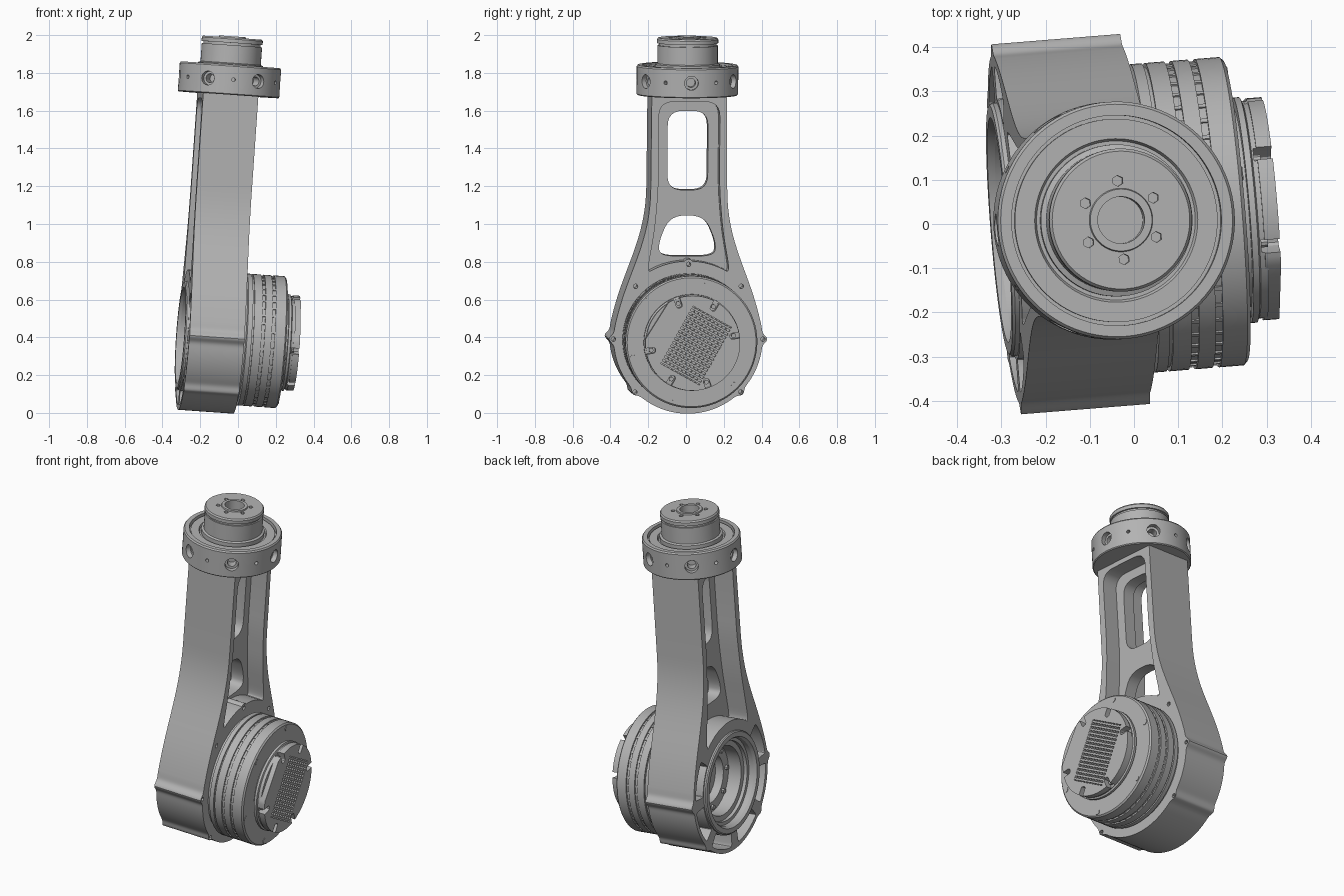
import bpy, bmesh, math
from mathutils import Matrix, Vector

if "Cube" in bpy.data.objects:
    bpy.data.objects.remove(bpy.data.objects["Cube"])

grey = bpy.data.materials.new("machined grey")
grey.use_nodes = True
colour = (0.45, 0.45, 0.45, 1)
grey.diffuse_color = colour
grey.node_tree.nodes["Principled BSDF"].inputs["Base Color"].default_value = colour

parts = []


def finish(name, bm):
    bmesh.ops.remove_doubles(bm, verts=bm.verts, dist=1e-5)
    bmesh.ops.recalc_face_normals(bm, faces=bm.faces)
    mesh = bpy.data.meshes.new(name)
    bm.to_mesh(mesh)
    bm.free()
    mesh.materials.append(grey)
    obj = bpy.data.objects.new(name, mesh)
    bpy.context.collection.objects.link(obj)
    parts.append(obj)
    return obj


def prism(name, pts, a, b):
    """Outline in the YZ plane, extruded along X from a to b."""
    bm = bmesh.new()
    face = bm.faces.new([bm.verts.new((a, y, z)) for y, z in pts])
    top = bmesh.ops.extrude_face_region(bm, geom=[face])["geom"]
    bmesh.ops.translate(bm, vec=(b - a, 0, 0),
                        verts=[v for v in top if isinstance(v, bmesh.types.BMVert)])
    return finish(name, bm)


def lathe(name, profile, axis, steps=72):
    """Profile of (distance along axis, radius) spun about the axis."""
    bm = bmesh.new()
    vs = [bm.verts.new((t, 0, r) if axis == "X" else (r, 0, t)) for t, r in profile]
    edges = [bm.edges.new(p) for p in zip(vs, vs[1:])]
    bmesh.ops.spin(bm, geom=vs + edges, cent=(0, 0, 0), angle=math.tau, steps=steps,
                   axis=(1, 0, 0) if axis == "X" else (0, 0, 1))
    return finish(name, bm)


def rod(name, r, start, end, sides=20):
    start, end = Vector(start), Vector(end)
    d = end - start
    m = Matrix.Translation((start + end) / 2) @ d.to_track_quat("Z", "Y").to_matrix().to_4x4()
    bm = bmesh.new()
    bmesh.ops.create_cone(bm, cap_ends=True, segments=sides, radius1=r, radius2=r,
                          depth=d.length, matrix=m)
    return finish(name, bm)


def combine(body, tool, operation="DIFFERENCE"):
    mod = body.modifiers.new("cut", "BOOLEAN")
    mod.operation, mod.object, mod.solver = operation, tool, "EXACT"
    tool.hide_render = True
    bpy.context.view_layer.objects.active = body
    bpy.ops.object.modifier_apply(modifier=mod.name)
    parts.remove(tool)
    bpy.data.objects.remove(tool)


def polar(r, deg):
    a = math.radians(deg)
    return r * math.cos(a), r * math.sin(a)


def arc(r, a, b, n=16):
    return [polar(r, a + (b - a) * i / n) for i in range(n + 1)]


def bezier(p, n=16):
    p = [Vector(q) for q in p]
    out = []
    for i in range(n + 1):
        t, s = i / n, 1 - i / n
        out.append(tuple(p[0] * s**3 + p[1] * 3 * s * s * t + p[2] * 3 * s * t * t + p[3] * t**3))
    return out


def rounded(pts, r, n=6):
    out = []
    for i, p in enumerate(pts):
        p, a, b = Vector(p), Vector(pts[i - 1]), Vector(pts[(i + 1) % len(pts)])
        s = p + (a - p).normalized() * min(r, (a - p).length * 0.45)
        e = p + (b - p).normalized() * min(r, (b - p).length * 0.45)
        for k in range(n + 1):
            t = k / n
            out.append(tuple(s * (1 - t)**2 + p * 2 * t * (1 - t) + e * t * t))
    return out


def mirror(half):
    return half + [(-y, z) for y, z in reversed(half)]


def base_radius(deg):
    """Base circle swelling smoothly into the bolt ears."""
    return 0.395 + sum(h * math.exp(-((deg - c) / 3.4)**2) for c, h in ((0, 0.025), (-45, 0.018)))


# Link body: round base flowing into a straight arm
base = [polar(base_radius(d), d) for d in range(-89, 13)]
half = base + bezier([(0.386, 0.082), (0.328, 0.356), (0.203, 0.5), (0.203, 0.8)])[1:]
link = prism("link_body", mirror(half + [(0.2, 1.29)]), -0.15, 0.143)

# Pockets either side of the web, then windows through it
for x0, x1, r, a in [(0.045, 0.3, 0.415, 58), (-0.3, -0.03, 0.35, 50)]:
    side = [(0.162, 0.8), (0.18, 0.58)]
    floor = arc(r, a, 180 - a, 10)
    pocket = [(-0.162, 1.26), (0.162, 1.26)] + side + floor + [(-y, z) for y, z in reversed(side)]
    combine(link, prism("pocket", rounded(pocket, 0.08), x0, x1))
windows = [[(0.107, 1.205), (0.107, 0.785)], [(0.09, 0.65), (0.152, 0.51), (0.146, 0.435)]]
for w in windows:
    combine(link, prism("window", rounded(mirror(w), 0.08), -0.3, 0.3))

# Top ear standing in the pocket, and the ear holes
combine(link, rod("top_ear", 0.027, (0.0, 0, 0.398), (0.1425, 0, 0.398)), "UNION")
for a in (-45, 0, 45, 90, 135, 180, 225):
    y, z = polar(0.397, a)
    combine(link, rod("ear_hole", 0.012, (0.06, y, z), (0.3, y, z), 12))

# Curved slots and bore on the left face
for a in (-130, -85, -40, 5, 142, 185):
    slot = arc(0.372, a, a + 34) + arc(0.295, a + 34, a)
    combine(link, prism("slot", rounded(slot, 0.02, 3), -0.3, -0.03))
combine(link, rod("bore", 0.25, (-0.3, 0, 0), (0.05, 0, 0), 72))

# Bearing hub seen inside the bore
lathe("bearing_hub", [(-0.14, 0.288), (-0.16, 0.288), (-0.166, 0.282), (-0.166, 0.255), (-0.15, 0.245),
                      (-0.12, 0.245), (-0.12, 0.225), (-0.1, 0.225), (-0.1, 0.195), (-0.02, 0.195),
                      (-0.02, 0.14), (0.03, 0.14), (0.03, 0)], "X")
for i in range(8):
    y, z = polar(0.168, i * 45)
    rod("hub_bolt", 0.014, (-0.034, y, z), (-0.01, y, z), 6)

# Motor housing with grooves
housing = [(0.13, 0.335), (0.155, 0.335), (0.16, 0.35)]
for a, b in ((0.185, 0.193), (0.236, 0.252), (0.29, 0.306)):
    housing += [(a, 0.35), (a, 0.341), (b, 0.341), (b, 0.35)]
lathe("motor_housing", housing + [(0.362, 0.35), (0.37, 0.342), (0.37, 0)], "X", 96)

# Small ribs inside the grooves
bm = bmesh.new()
for x in (0.244, 0.298):
    for i in range(48):
        m = Matrix.Rotation(math.tau * i / 48, 4, "X") @ Matrix.Translation((x, 0, 0.339))
        bmesh.ops.create_cube(bm, size=1, matrix=m @ Matrix.Diagonal((0.018, 0.01, 0.012, 1)))
finish("groove_ribs", bm)
for i in range(6):
    y, z = polar(0.322, 15 + 60 * i)
    rod("motor_bolt", 0.016, (0.36, y, z), (0.373, y, z), 12)

# End cap with a raised plate, edge notches and vent
cap = lathe("end_cap", [(0.36, 0), (0.36, 0.228), (0.386, 0.228), (0.386, 0.256), (0.4, 0.256),
                        (0.404, 0.247), (0.422, 0.247), (0.422, 0)], "X")
plate = prism("vent_plate", arc(0.252, -185, 121, 60), 0.415, 0.45)
for a in (10, 60, 110, 190, 240, 290):
    for body in (plate, cap):
        c, s = polar(1, a)
        box = [(0.2, -0.016), (0.3, -0.016), (0.3, 0.016), (0.2, 0.016)]
        notch = [(u * c - v * s, u * s + v * c) for u, v in rounded(box, 0.016, 3)]
        combine(body, prism("notch", notch, 0.408, 0.5))
    y, z = polar(0.222, a)
    rod("cap_screw", 0.012, (0.4, y, z), (0.424, y, z), 10)

vent = Matrix.Translation((0, 0.018, -0.012)) @ Matrix.Rotation(math.radians(-29), 4, "X")
w, h = 0.12, 0.175
rect = [vent @ Vector((0, u, v)) for u, v in [(-w, -h), (w, -h), (w, h), (-w, h)]]
combine(plate, prism("vent_recess", [(p.y, p.z) for p in rect], 0.43, 0.5))
bm = bmesh.new()
bars = [((0, -h + 2 * h * (i + 0.5) / 16), (2 * w, 0.011)) for i in range(16)]
bars += [((-w + 2 * w * i / 10, 0), (0.005, 2 * h)) for i in range(11)]
for (u, v), (su, sv) in bars:
    m = vent @ Matrix.Translation((0.439, u, v)) @ Matrix.Diagonal((0.02, su, sv, 1))
    bmesh.ops.create_cube(bm, size=1, matrix=m)
finish("vent_grille", bm)

# Collar and upper output hub
collar = lathe("collar", [(1.287, 0), (1.287, 0.264), (1.292, 0.269), (1.438, 0.269), (1.446, 0.263),
                          (1.446, 0.238), (1.42, 0.238), (1.42, 0.23), (1.435, 0.23),
                          (1.435, 0.185), (1.425, 0.18), (1.425, 0)], "Z", 96)
for i in range(6):
    for a, r, inner in ((60 * i, 0.037, 0.24), (60 * i, 0.024, 0.19), (60 * i + 30, 0.01, 0.24)):
        (x0, y0), (x1, y1) = polar(inner, a), polar(0.3, a)
        combine(collar, rod("socket", r, (x0, y0, 1.367), (x1, y1, 1.367)))

hub = lathe("output_hub", [(1.4, 0), (1.4, 0.172), (1.45, 0.172), (1.455, 0.16), (1.55, 0.16),
                           (1.55, 0.152), (1.562, 0.152), (1.562, 0.162), (1.582, 0.162),
                           (1.59, 0.156), (1.59, 0.072), (1.597, 0.07), (1.597, 0.053),
                           (1.54, 0.053), (1.54, 0)], "Z", 72)
for i in range(6):
    x, y = polar(0.089, 30 + 60 * i)
    combine(hub, rod("hub_hole", 0.0125, (x, y, 1.57), (x, y, 1.65), 6))

# Smooth shading and the overall lean of the assembly
pose = (Matrix.Translation((-0.14, 0, 0.4)) @ Matrix.Rotation(math.radians(4.6), 4, "Z")
        @ Matrix.Rotation(math.radians(4.0), 4, "Y"))
for obj in parts:
    bpy.ops.object.select_all(action="DESELECT")
    obj.select_set(True)
    bpy.context.view_layer.objects.active = obj
    bpy.ops.object.shade_smooth_by_angle(angle=math.radians(30))
    obj.matrix_world = pose
